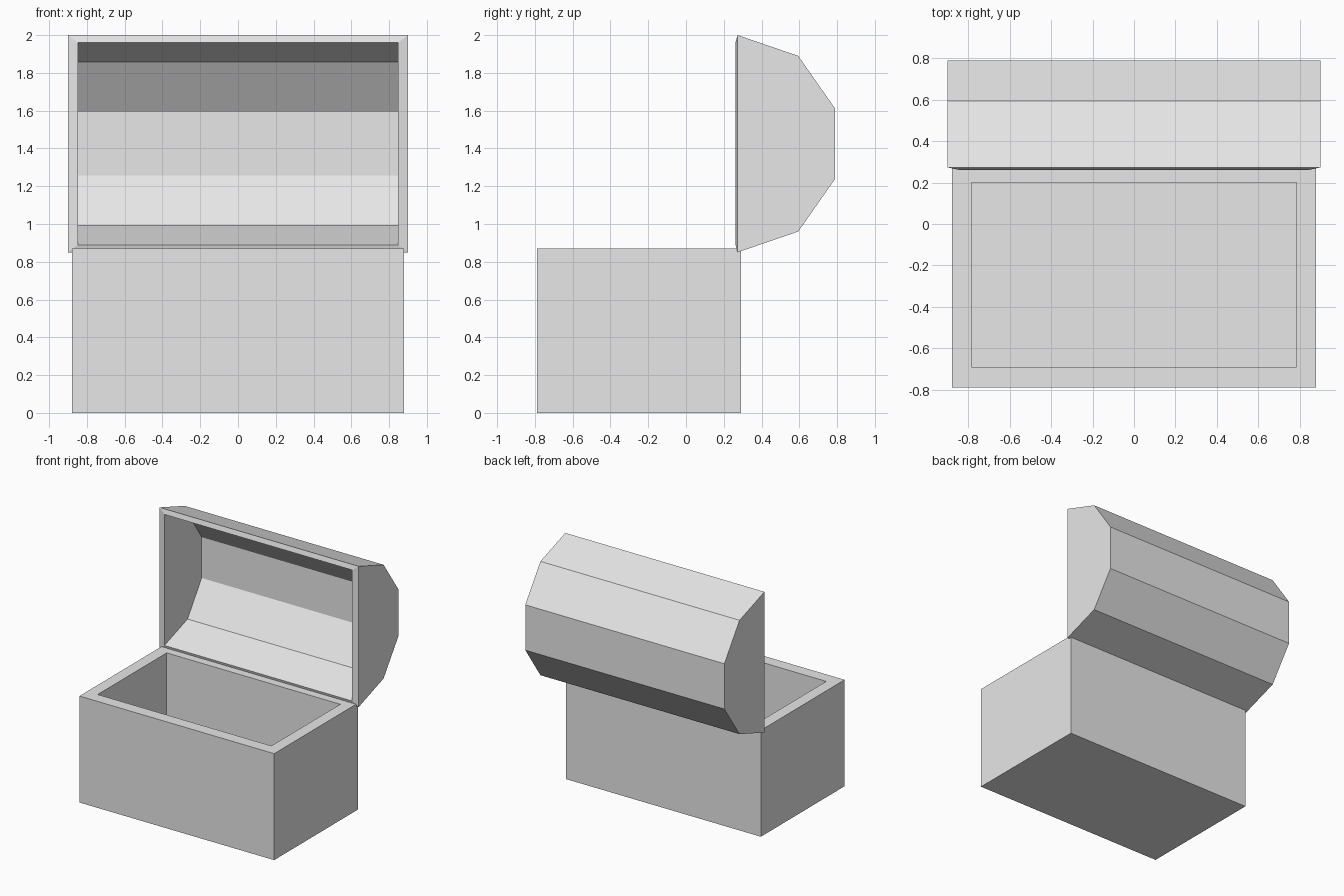
import bpy, bmesh

cube = bpy.data.objects.get("Cube")
if cube:
    bpy.data.objects.remove(cube, do_unlink=True)

grey = bpy.data.materials.new("plain_grey")
grey.use_nodes = True
grey.diffuse_color = (0.8, 0.8, 0.8, 1)
grey.node_tree.nodes["Principled BSDF"].inputs["Base Color"].default_value = (0.8, 0.8, 0.8, 1)


def finish(name, bm):
    """Turn a bmesh into a flat-shaded object."""
    bmesh.ops.recalc_face_normals(bm, faces=bm.faces)
    mesh = bpy.data.meshes.new(name)
    bm.to_mesh(mesh)
    bm.free()
    mesh.materials.append(grey)
    obj = bpy.data.objects.new(name, mesh)
    bpy.context.collection.objects.link(obj)
    return obj


def block(bm, x, y0, y1, z0, z1):
    """Box without a lid; returns the open top loop."""
    corners = [(-x, y0), (x, y0), (x, y1), (-x, y1)]
    low = [bm.verts.new((a, b, z0)) for a, b in corners]
    top = [bm.verts.new((a, b, z1)) for a, b in corners]
    bm.faces.new(low)
    bridge(bm, low, top)
    return top


def bridge(bm, a, b):
    """Quads between two closed loops of equal length."""
    for i in range(len(a)):
        j = (i + 1) % len(a)
        bm.faces.new((a[i], a[j], b[j], b[i]))


# Chest body: outer walls, inner walls with floor, flat rim
bm = bmesh.new()
outer = block(bm, 0.88, -0.79, 0.29, 0.0, 0.87)
inner = block(bm, 0.785, -0.69, 0.20, 0.10, 0.87)
bridge(bm, outer, inner)
finish("chest_body", bm)


# Open lid: faceted barrel shell, profile mirrored about its mid height
MID = 1.425


def barrel(bm, half, x):
    """Half-barrel open at the front; returns the opening loop."""
    profile = half + [(y, 2 * MID - z) for y, z in reversed(half)]
    right = [bm.verts.new((-x, y, z)) for y, z in profile]
    left = [bm.verts.new((x, y, z)) for y, z in profile]
    bm.faces.new(right)
    bm.faces.new(left)
    for i in range(len(profile) - 1):
        bm.faces.new((right[i], right[i + 1], left[i + 1], left[i]))
    return [right[0], left[0], left[-1], right[-1]]


bm = bmesh.new()
outer = barrel(bm, [(0.273, 2.0), (0.594, 1.89), (0.79, 1.61)], 0.90)
inner = barrel(bm, [(0.262, 1.96), (0.56, 1.858), (0.742, 1.592)], 0.848)
bridge(bm, outer, inner)
finish("chest_lid", bm)
